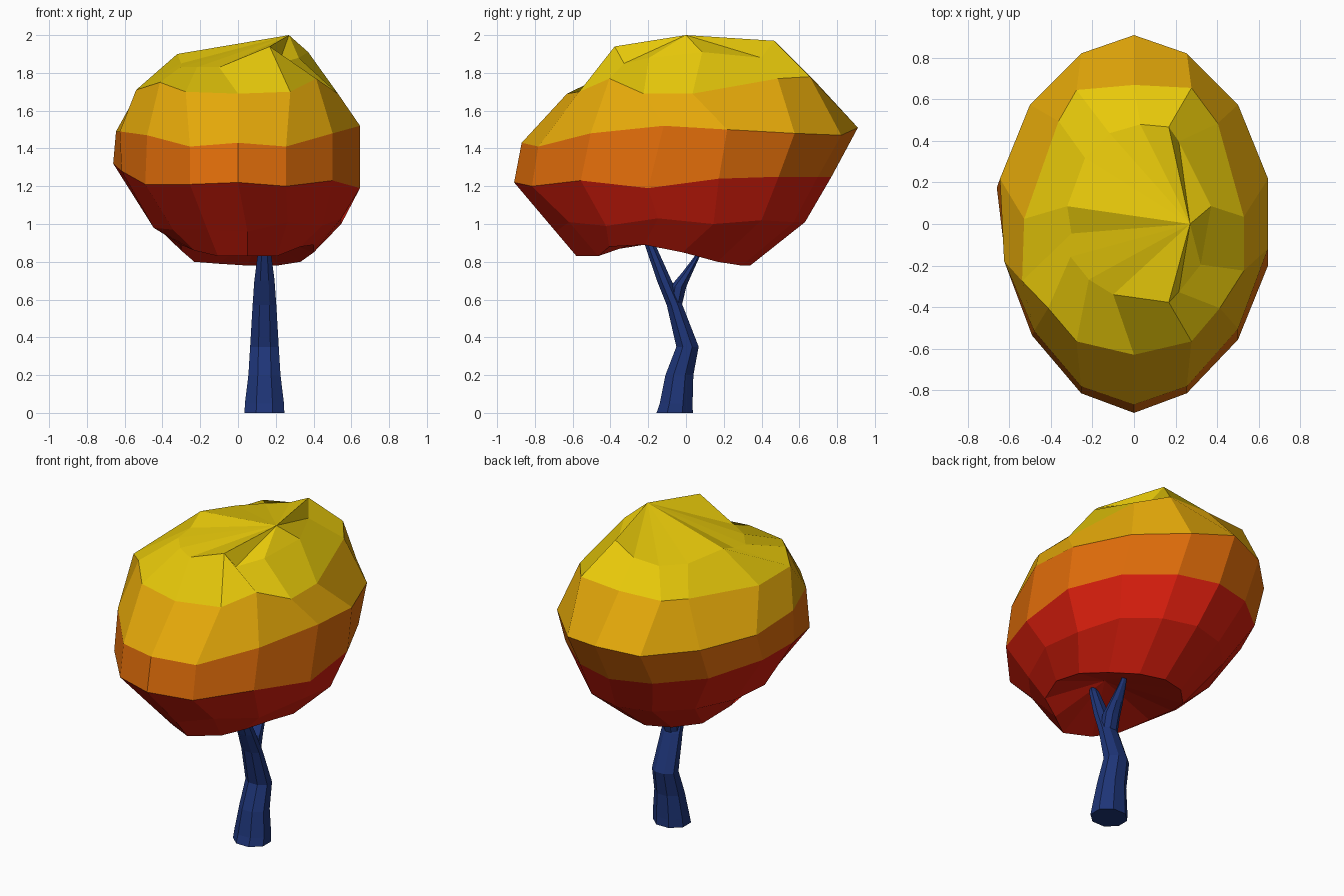
import bpy, bmesh
from math import sin, cos, pi

cube = bpy.data.objects.get("Cube")
if cube:
    bpy.data.objects.remove(cube)


def make_material(name, color):
    mat = bpy.data.materials.new(name)
    mat.use_nodes = True
    mat.diffuse_color = (*color, 1)
    mat.node_tree.nodes["Principled BSDF"].inputs["Base Color"].default_value = (*color, 1)
    return mat


RED, ORANGE, AMBER, YELLOW = range(4)
leaf_materials = [
    make_material("deep red leaves", (0.7, 0.013, 0.004)),
    make_material("orange leaves", (0.76, 0.155, 0.003)),
    make_material("amber leaves", (0.79, 0.4, 0.003)),
    make_material("yellow leaves", (0.8, 0.58, 0.003)),
]
bark = make_material("blue bark", (0.013, 0.035, 0.185))


def finish(bm, name, materials):
    bmesh.ops.recalc_face_normals(bm, faces=bm.faces)
    mesh = bpy.data.meshes.new(name)
    bm.to_mesh(mesh)
    bm.free()
    for mat in materials:
        mesh.materials.append(mat)
    obj = bpy.data.objects.new(name, mesh)
    bpy.context.collection.objects.link(obj)
    return obj


def bridge(bm, low, high, material=0):
    n = len(low)
    for i in range(n):
        j = (i + 1) % n
        bm.faces.new((low[i], low[j], high[j], high[i])).material_index = material


def fan(bm, ring, tip, material=0):
    center = bm.verts.new(tip)
    for i in range(len(ring)):
        bm.faces.new((ring[i], ring[i - 1], center)).material_index = material


# Crown: uneven rings, each starting at the back and running round by +x
SEGMENTS = 14


def crown_ring(bm, cx, cy, rx, ry, heights, power=1.0, lean=0.0, nudges={}):
    verts = []
    for k, z in enumerate(heights):
        a = 2 * pi * k / SEGMENTS
        s = abs(sin(a)) ** power * (1 if sin(a) >= 0 else -1)
        dx, dy = nudges.get(k, (0, 0))
        y = cy + ry * cos(a) + lean * sin(a) ** 2
        verts.append(bm.verts.new((cx + rx * s + dx, y + dy, z)))
    return verts


bm = bmesh.new()
underside = crown_ring(bm, 0.05, -0.12, 0.36, 0.46,
    [.78, .78, .80, .85, .89, .88, .83, .83, .83, .86, .89, .86, .80, .79],
    1, 0, {6: (0, .07), 8: (0, .03)})
lower = crown_ring(bm, 0.05, -0.03, 0.51, 0.66,
    [1.01, 1.01, 1.02, 1.0, 1.03, .99, 1.01, .96, .97, .97, .98, 1.0, 1.01, 1.01], 1.05, 0.03)
waist = crown_ring(bm, 0, -0.07, 0.665, 0.84,
    [1.25, 1.25, 1.25, 1.24, 1.19, 1.23, 1.2, 1.22, 1.21, 1.21, 1.28, 1.32, 1.28, 1.26],
    1.15, 0.06, {9: (0.01, 0.02), 10: (0.03, 0), 11: (-.015, 0)})
shoulder = crown_ring(bm, 0, 0.02, 0.665, 0.89,
    [1.51, 1.47, 1.48, 1.5, 1.52, 1.48, 1.41, 1.43, 1.41, 1.47, 1.49, 1.49, 1.49, 1.48],
    1.15, 0, {4: (0, .06), 5: (0, .03), 9: (0.02, 0.02), 10: (0.02, 0)})
upper = crown_ring(bm, 0, 0.02, 0.54, 0.65,
    [1.77, 1.78, 1.77, 1.69, 1.69, 1.77, 1.7, 1.69, 1.7, 1.75, 1.71, 1.7, 1.75, 1.77], 0.8, 0,
    {1: (0, .05), 2: (-.04, .06), 3: (0, -.13), 4: (0, -.1), 5: (-.03, -.02), 9: (.03, -.02),
     10: (-.01, -.15), 11: (0, -.14), 12: (.08, .07), 13: (0, .04)})
peak = crown_ring(bm, 0.03, 0.05, 0.34, 0.43,
    [1.9, 1.97, 1.88, 1.91, 1.88, 1.85, 1.94, 1.83, 1.83, 1.83, 1.85, 1.9, 1.87, 1.87],
    1, 0, {1: (-.01, .03), 2: (-.08, .08), 3: (.01, -.06), 4: (-.04, -.15), 5: (-.08, -.11),
           6: (-.01, -.04), 7: (-.13, .04), 8: (-.1, .07), 9: (-.07, .06), 11: (-.02, -.06)})

fan(bm, underside, (0.12, -0.12, 0.95), RED)
bridge(bm, underside, lower, RED)
bridge(bm, lower, waist, RED)
bridge(bm, waist, shoulder, ORANGE)
bridge(bm, shoulder, upper, AMBER)
bridge(bm, upper, peak, YELLOW)
fan(bm, peak, (0.27, 0, 2.0), YELLOW)
finish(bm, "crown", leaf_materials)


# Trunk and branches: tapered eight-sided tubes through (y, z, x radius, y radius)
def limb(name, stations, x=0.14, sides=8):
    bm = bmesh.new()
    rings = []
    for y, z, rx, ry in stations:
        angles = [2 * pi * (i + 0.5) / sides for i in range(sides)]
        rings.append([bm.verts.new((x + rx * cos(a), y + ry * sin(a), z)) for a in angles])
    for low, high in zip(rings, rings[1:]):
        bridge(bm, low, high)
    bm.faces.new(rings[0])
    bm.faces.new(rings[-1])
    return finish(bm, name, [bark])


limb("trunk", [(-0.06, 0, 0.114, 0.104), (-0.052, 0.05, 0.112, 0.094), (-0.035, 0.2, 0.092, 0.08),
               (0.008, 0.35, 0.082, 0.064), (-0.06, 0.57, 0.068, 0.045),
               (-0.115, 0.7, 0.058, 0.042), (-0.19, 0.89, 0.032, 0.03), (-0.21, 0.94, 0.012, 0.01)])
limb("side_branch", [(-0.06, 0.56, 0.055, 0.038), (-0.04, 0.67, 0.055, 0.046),
                     (0.005, 0.74, 0.043, 0.03), (0.06, 0.83, 0.025, 0.015), (0.09, 0.9, 0.012, 0.01)])
